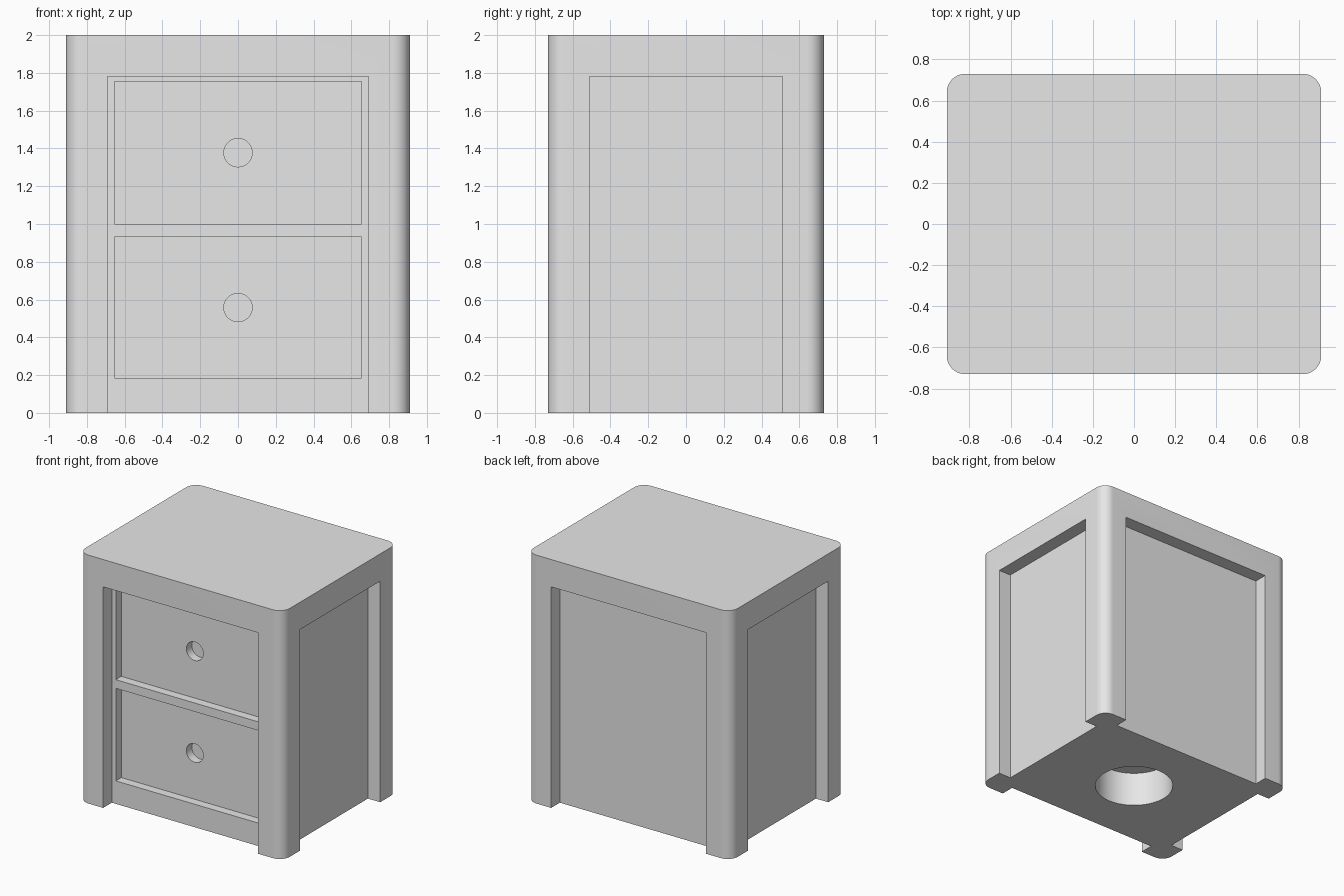
import bpy
import bmesh
from math import radians
from mathutils import Matrix, Vector

if "Cube" in bpy.data.objects:
    bpy.data.objects.remove(bpy.data.objects["Cube"], do_unlink=True)

WIDTH, DEPTH, HEIGHT = 1.82, 1.46, 2.0
CORNER = 0.09          # radius of the upright corners
RECESS = 0.11          # depth of the panels behind the posts
DRAWER_RECESS = 0.07
OPENING_TOP = 1.78
OVER = 0.1             # how far cutters stick out

grey = bpy.data.materials.new("plain grey")
grey.diffuse_color = (0.8, 0.8, 0.8, 1)
grey.use_nodes = True
grey.node_tree.nodes["Principled BSDF"].inputs["Base Color"].default_value = (0.8, 0.8, 0.8, 1)


def make_object(name, bm):
    mesh = bpy.data.meshes.new(name)
    bm.normal_update()
    bm.to_mesh(mesh)
    bm.free()
    mesh.materials.append(grey)
    obj = bpy.data.objects.new(name, mesh)
    bpy.context.collection.objects.link(obj)
    return obj


def box_mesh(low, high):
    low, high = Vector(low), Vector(high)
    bm = bmesh.new()
    bmesh.ops.create_cube(bm, size=1)
    bmesh.ops.scale(bm, vec=high - low, verts=bm.verts)
    bmesh.ops.translate(bm, vec=(low + high) / 2, verts=bm.verts)
    return bm


def cylinder_mesh(radius, length, centre, turn=0):
    bm = bmesh.new()
    matrix = Matrix.Translation(centre) @ Matrix.Rotation(turn, 4, "X")
    bmesh.ops.create_cone(bm, cap_ends=True, segments=64, radius1=radius,
                          radius2=radius, depth=length, matrix=matrix)
    return bm


def carve(target, name, bm):
    """Cut a shape out of the target, then discard the cutter."""
    cutter = make_object(name, bm)
    cutter.hide_render = True
    mod = target.modifiers.new(name, "BOOLEAN")
    mod.operation = "DIFFERENCE"
    mod.solver = "EXACT"
    mod.object = cutter
    bpy.context.view_layer.objects.active = target
    bpy.ops.object.modifier_apply(modifier=mod.name)
    bpy.data.objects.remove(cutter, do_unlink=True)


# Solid cabinet with rounded upright corners
hx, hy = WIDTH / 2, DEPTH / 2
bm = box_mesh((-hx, -hy, 0), (hx, hy, HEIGHT))
uprights = [e for e in bm.edges
            if abs(e.verts[0].co.z - e.verts[1].co.z) > 1]
bmesh.ops.bevel(bm, geom=uprights, offset=CORNER, segments=12,
                profile=0.5, affect="EDGES")
cabinet = make_object("cabinet_body", bm)

# Panels set back between the four posts
px, py = 0.69, 0.51
for side in (-1, 1):
    ys = sorted((side * (hy - RECESS), side * (hy + OVER)))
    carve(cabinet, "long_panel_cutter",
          box_mesh((-px, ys[0], -OVER), (px, ys[1], OPENING_TOP)))
    xs = sorted((side * (hx - RECESS), side * (hx + OVER)))
    carve(cabinet, "end_panel_cutter",
          box_mesh((xs[0], -py, -OVER), (xs[1], py, OPENING_TOP)))

# Two sunken drawer fronts, each with a round finger hole
panel_y = RECESS - hy
drawer_y = panel_y + DRAWER_RECESS
for low, high in ((0.185, 0.93), (1.0, 1.755)):
    carve(cabinet, "drawer_cutter",
          box_mesh((-0.655, panel_y - OVER / 2, low), (0.655, drawer_y, high)))
    carve(cabinet, "finger_hole_cutter",
          cylinder_mesh(0.075, 0.14, (0, drawer_y, (low + high) / 2), radians(90)))

# Round blind hole in the underside
carve(cabinet, "base_hole_cutter", cylinder_mesh(0.295, 0.56, (0, 0, 0)))

# Smooth curved walls, crisp edges
bpy.ops.object.select_all(action="DESELECT")
cabinet.select_set(True)
bpy.context.view_layer.objects.active = cabinet
bpy.ops.object.shade_smooth_by_angle(angle=radians(30))
